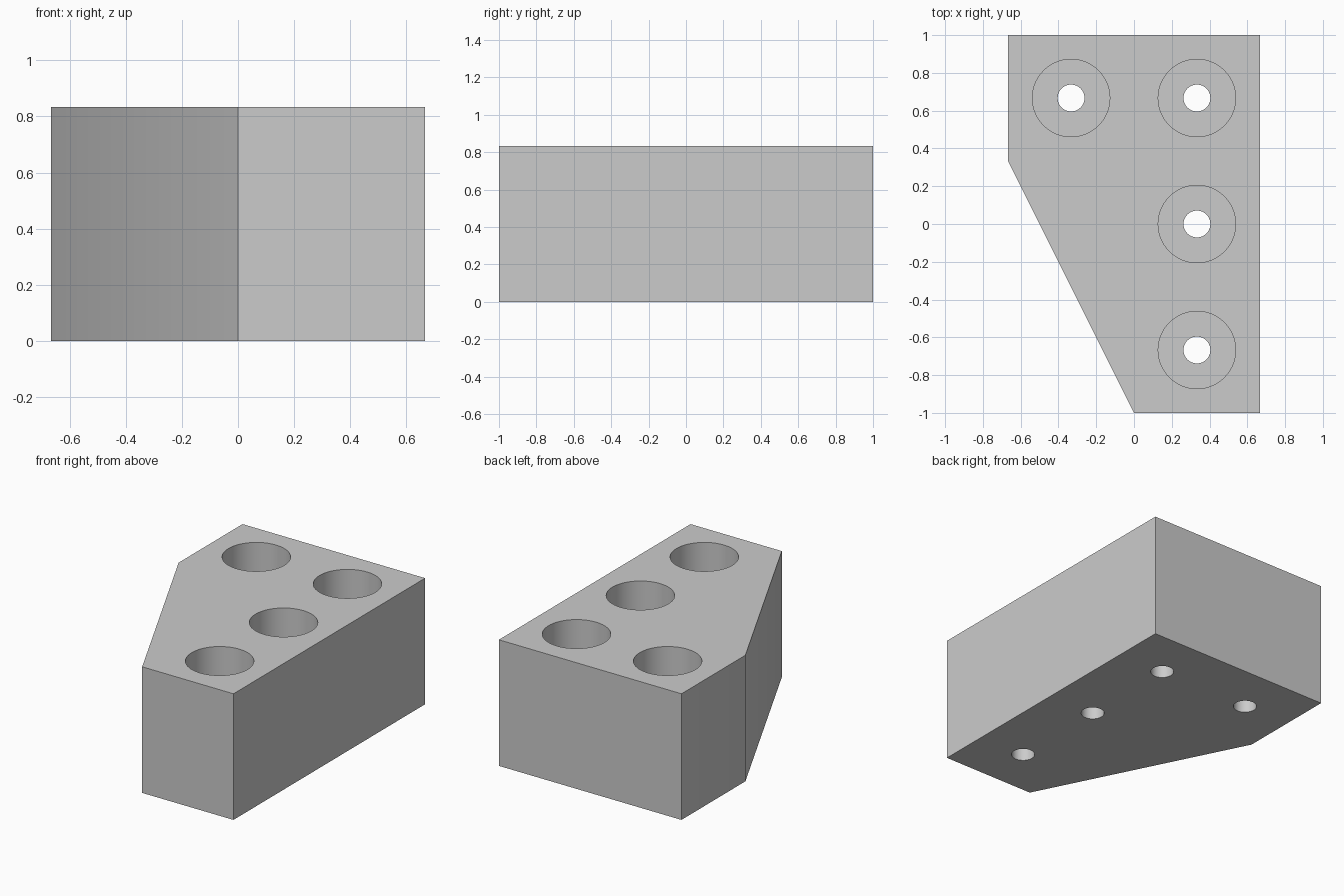
import bpy
import bmesh
from math import cos, sin, tau, radians

cube = bpy.data.objects.get("Cube")
if cube:
    bpy.data.objects.remove(cube, do_unlink=True)

HEIGHT = 0.833
FLOOR = 0.167          # thickness left under each counterbore
BORE_R, SCREW_R = 0.205, 0.071
SIDES = 64

grey = bpy.data.materials.new("plain grey")
grey.use_nodes = True
colour = (0.6, 0.6, 0.6, 1)
grey.diffuse_color = colour
grey.node_tree.nodes["Principled BSDF"].inputs["Base Color"].default_value = colour


def make_object(name, bm):
    bmesh.ops.recalc_face_normals(bm, faces=bm.faces)
    mesh = bpy.data.meshes.new(name)
    bm.to_mesh(mesh)
    bm.free()
    mesh.materials.append(grey)
    obj = bpy.data.objects.new(name, mesh)
    bpy.context.collection.objects.link(obj)
    return obj


def add_stepped_plug(bm, x, y):
    """Solid shaped like a counterbored screw hole."""
    profile = [(SCREW_R, -0.1), (SCREW_R, FLOOR), (BORE_R, FLOOR), (BORE_R, HEIGHT + 0.1)]
    rings = [[bm.verts.new((x + r * cos(tau * i / SIDES), y + r * sin(tau * i / SIDES), z))
              for i in range(SIDES)] for r, z in profile]
    for low, high in zip(rings, rings[1:]):
        for i in range(SIDES):
            j = (i + 1) % SIDES
            bm.faces.new((low[i], low[j], high[j], high[i]))
    bm.faces.new(rings[0][::-1])
    bm.faces.new(rings[-1])


# Block: five-sided outline extruded upwards
outline = [(0, -1), (0.667, -1), (0.667, 1), (-0.667, 1), (-0.667, 0.333)]
bm = bmesh.new()
base = bm.faces.new([bm.verts.new((x, y, 0)) for x, y in outline])
top = bmesh.ops.extrude_face_region(bm, geom=[base], use_keep_orig=True)["geom"]
bmesh.ops.translate(bm, vec=(0, 0, HEIGHT),
                    verts=[v for v in top if isinstance(v, bmesh.types.BMVert)])
block = make_object("mounting_block", bm)

# Four counterbored screw holes
bm = bmesh.new()
for x, y in [(-0.333, 0.667), (0.333, 0.667), (0.333, 0), (0.333, -0.667)]:
    add_stepped_plug(bm, x, y)
cutter = make_object("screw_hole_cutter", bm)
cutter.hide_render = True

cut = block.modifiers.new("screw holes", "BOOLEAN")
cut.operation = "DIFFERENCE"
cut.solver = "EXACT"
cut.object = cutter

bpy.ops.object.select_all(action="DESELECT")
block.select_set(True)
bpy.context.view_layer.objects.active = block
bpy.ops.object.modifier_apply(modifier=cut.name)
bpy.data.objects.remove(cutter, do_unlink=True)
bpy.ops.object.shade_smooth_by_angle(angle=radians(30))
